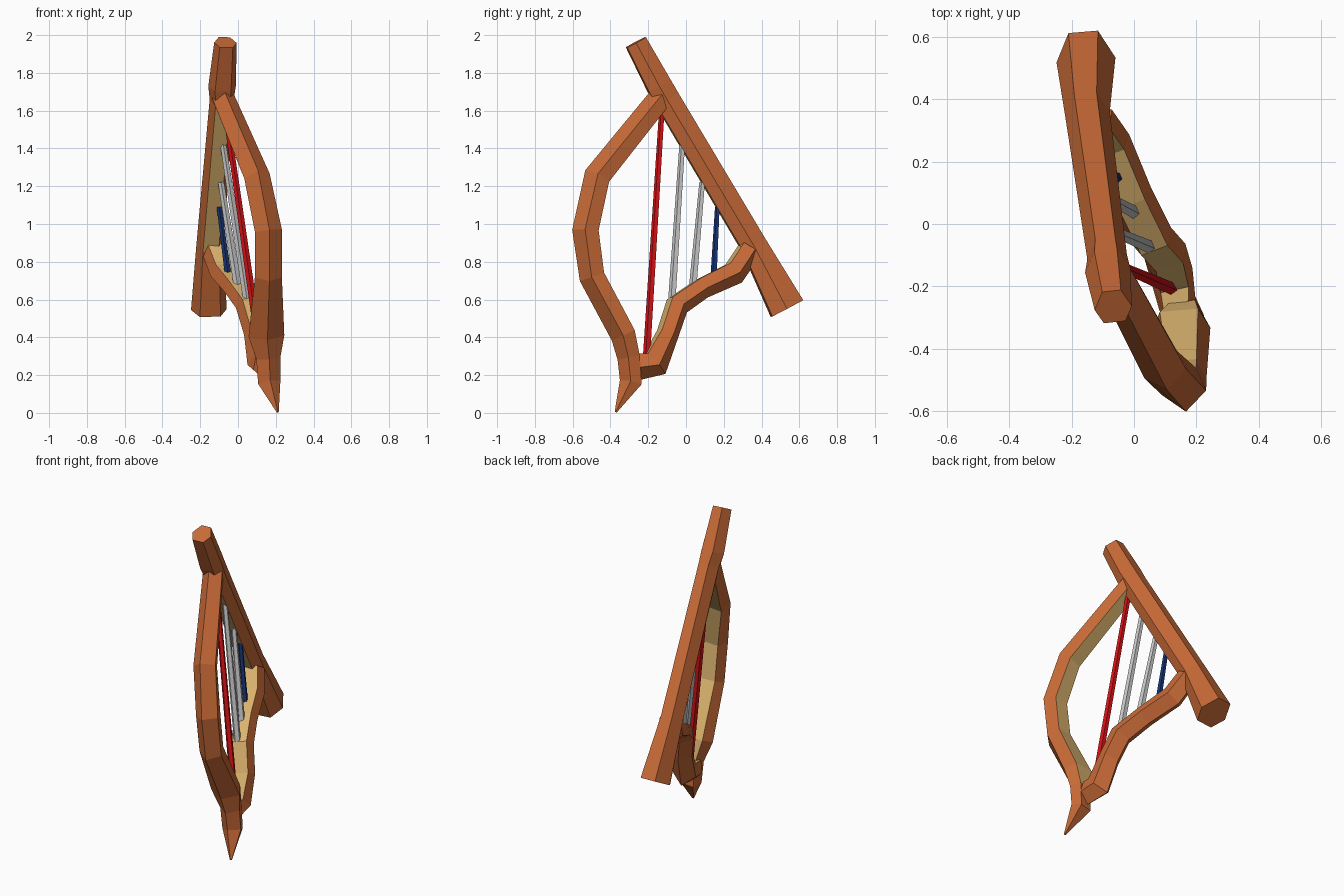
import bpy, bmesh, math
from mathutils import Vector

if "Cube" in bpy.data.objects:
    bpy.data.objects.remove(bpy.data.objects["Cube"])


def material(name, color):
    m = bpy.data.materials.new(name)
    m.diffuse_color = (*color, 1)
    m.use_nodes = True
    m.node_tree.nodes["Principled BSDF"].inputs["Base Color"].default_value = m.diffuse_color
    return m


WOOD = material("orange_wood", (0.58, 0.145, 0.038))
TAN = material("pale_wood", (0.72, 0.46, 0.16))
RED = material("red_string", (0.68, 0.006, 0.008))
SILVER = material("silver_string", (0.58, 0.58, 0.58))
BLUE = material("blue_string", (0.008, 0.035, 0.18))


def loft(name, rings, section, side, mats, tan_segments=()):
    """Sweep a section (inward, sideways) along rings (x, y, z, inward size, side size)."""
    bm = bmesh.new()
    pts = [Vector(r[:3]) for r in rings]
    loops = []
    for i, r in enumerate(rings):
        t = (pts[min(i + 1, len(pts) - 1)] - pts[max(i - 1, 0)]).normalized()
        b = Vector(side)
        b = (b - t * b.dot(t)).normalized()
        n = b.cross(t)
        loops.append([bm.verts.new(pts[i] + n * (u * r[3]) + b * (v * r[4]))
                      for u, v in section])
    count = len(section)
    for i in range(len(loops) - 1):
        for k in range(count):
            j = (k + 1) % count
            f = bm.faces.new((loops[i][k], loops[i][j], loops[i + 1][j], loops[i + 1][k]))
            # edge 0 of the section is the inner, pale face
            f.material_index = 1 if k == 0 and i in tan_segments else 0
    bm.faces.new(loops[0])
    bm.faces.new(loops[-1][::-1])
    bmesh.ops.recalc_face_normals(bm, faces=bm.faces)
    me = bpy.data.meshes.new(name)
    bm.to_mesh(me)
    bm.free()
    for m in mats:
        me.materials.append(m)
    ob = bpy.data.objects.new(name, me)
    bpy.context.collection.objects.link(ob)
    return ob


# ridge outside, flat pale face inside
FRAME = [(1, 0.65), (1, -0.65), (-0.1, -1), (-1, 0), (-0.1, 1)]
HEX = [(1, 0.58), (1, -0.58), (0.1, -1), (-1, -0.5), (-1, 0.5), (0.1, 1)]

# straight back pole, flared at the foot
loft("back_pole", [
    (-0.155, 0.535, 0.552, 0.093, 0.095),
    (-0.15, 0.36, 0.885, 0.068, 0.072),
    (-0.087, -0.10, 1.66, 0.066, 0.064),
    (-0.085, -0.143, 1.733, 0.066, 0.073),
    (-0.067, -0.265, 1.962, 0.057, 0.06),
], HEX, (1, 0.1, 0), [WOOD, TAN], {1})

# curved front column running down to a pointed foot
loft("front_column", [
    (-0.083, -0.13, 1.68, 0.06, 0.06),
    (0.10, -0.475, 1.25, 0.068, 0.07),
    (0.16, -0.535, 0.965, 0.068, 0.072),
    (0.16, -0.50, 0.72, 0.066, 0.072),
    (0.15, -0.335, 0.41, 0.064, 0.095),
    (0.16, -0.305, 0.29, 0.058, 0.064),
    (0.165, -0.295, 0.16, 0.057, 0.06),
    (0.21, -0.372, 0.005, 0.006, 0.006),
], FRAME, (1, 0.1, 0), [WOOD, TAN], range(5))

# wavy lower arm joining the column to the pole
loft("lower_arm", [
    (0.14, -0.27, 0.24, 0.07, 0.06),
    (0.12, -0.16, 0.26, 0.075, 0.07),
    (0.10, -0.09, 0.42, 0.055, 0.07),
    (0.055, -0.04, 0.57, 0.06, 0.07),
    (-0.01, 0.09, 0.66, 0.055, 0.07),
    (-0.08, 0.26, 0.74, 0.062, 0.07),
    (-0.13, 0.34, 0.86, 0.06, 0.065),
], FRAME, (0.93, 0.33, 0.13), [WOOD, TAN], range(6))

# four strings
PENTAGON = [(math.cos(a * math.tau / 5), math.sin(a * math.tau / 5)) for a in range(5)]
STRINGS = [
    ("red_string", (0.12, -0.207, 0.30), (-0.07, -0.125, 1.63), 0.021, RED),
    ("long_silver_string", (0.055, -0.076, 0.55), (-0.08, -0.018, 1.43), 0.022, SILVER),
    ("short_silver_string", (0.0, 0.037, 0.66), (-0.09, 0.087, 1.22), 0.022, SILVER),
    ("blue_string", (-0.05, 0.147, 0.71), (-0.10, 0.167, 1.09), 0.018, BLUE),
]
for name, low, top, r, mat in STRINGS:
    loft(name, [(*low, r, r), (*top, r * 0.75, r * 0.75)], PENTAGON, (1, 0, 0), [mat])
